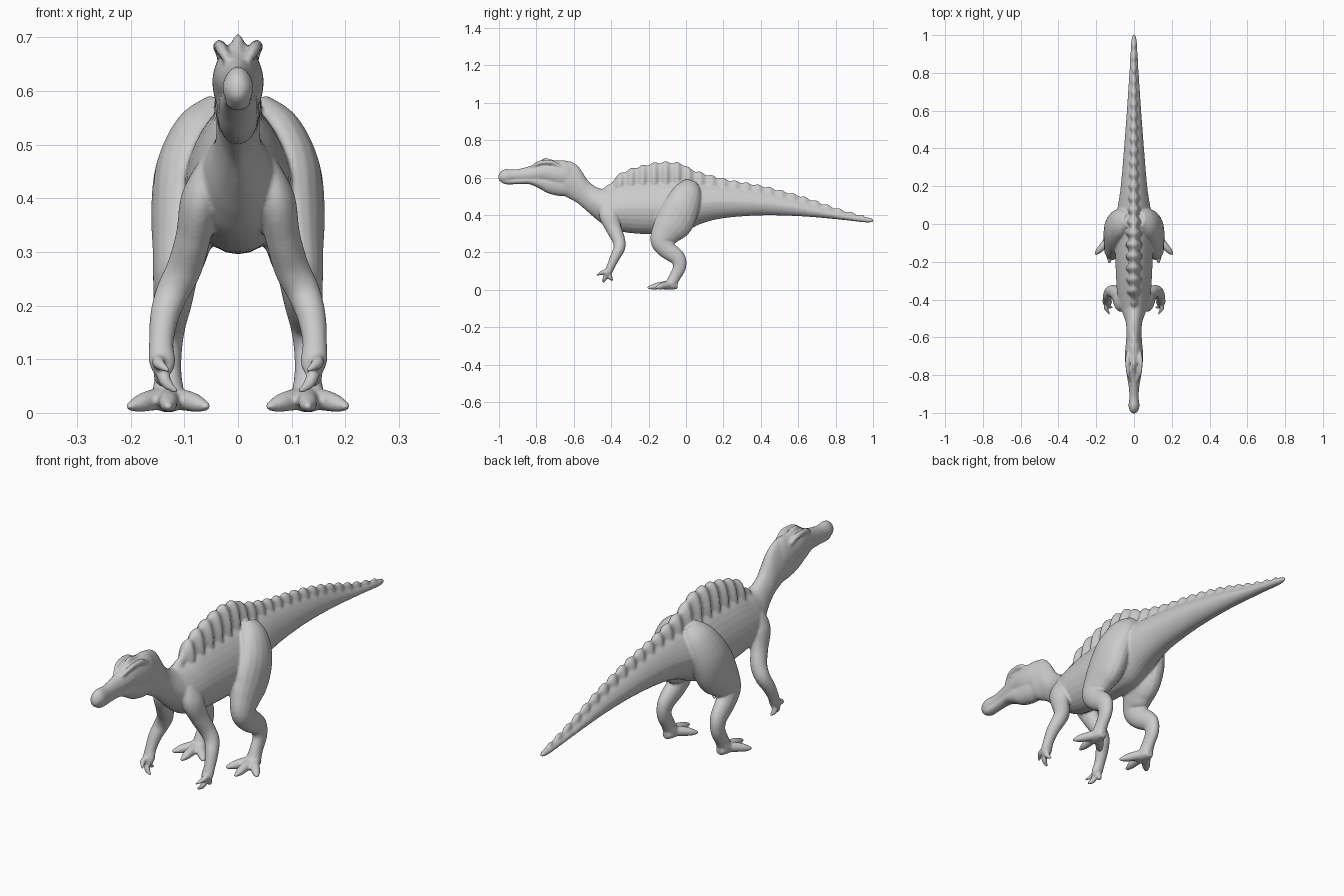
import bpy, bmesh, math
from mathutils import Vector

bm = bmesh.new()


def spline(pts, steps):
    """Catmull-Rom through tuples of any length."""
    out = []
    for i in range(len(pts) - 1):
        p0, p1, p2, p3 = (pts[max(0, min(len(pts) - 1, i + k))] for k in (-1, 0, 1, 2))
        for j in range(steps):
            t = j / steps
            out.append(tuple(0.5 * (2 * b + (c - a) * t + (2 * a - 5 * b + 4 * c - d) * t * t
                                    + (3 * b - a - 3 * c + d) * t ** 3)
                             for a, b, c, d in zip(p0, p1, p2, p3)))
    return out + [tuple(pts[-1])]


def skin(rings):
    """Bridge a list of point rings into a closed surface."""
    vs = [[bm.verts.new(p) for p in ring] for ring in rings]
    n = len(vs[0])
    for a, b in zip(vs, vs[1:]):
        for i in range(n):
            bm.faces.new((a[i], a[(i + 1) % n], b[(i + 1) % n], b[i]))
    bm.faces.new(vs[0][::-1])
    bm.faces.new(vs[-1])


def hull(stations, steps=8, egg=0.0, ripple=0.0, n=28):
    """Upright sections (y, top, bottom, half width); egg narrows the upper half."""
    rings = []
    for y, top, bot, w in spline(stations, steps):
        wave = math.sin(2 * math.pi * y / 0.062)
        top += ripple * 0.005 * wave
        w = max(w, 0.003) * (1 + ripple * 0.22 * wave)
        ring = []
        for i in range(n):
            a = 2 * math.pi * i / n
            s = math.sin(a)
            ring.append((w * math.cos(a) * (1 - egg * max(0, s)), y,
                         (top + bot) / 2 + (top - bot) / 2 * s))
        rings.append(ring)
    skin(rings)


def limb(stations, side=1, steps=6, n=18):
    """Swept ellipses (x, y, z, half width, half depth)."""
    pts = spline(stations, steps)
    rings = []
    for i, (x, y, z, a, b) in enumerate(pts):
        t = (Vector(pts[min(i + 1, len(pts) - 1)][:3]) - Vector(pts[max(i - 1, 0)][:3])).normalized()
        s = Vector((1, 0, 0))
        s = (s - t * s.dot(t)).normalized()
        d = t.cross(s)
        ring = []
        for k in range(n):
            u = 2 * math.pi * k / n
            p = Vector((x, y, z)) + s * a * math.cos(u) + d * b * math.sin(u)
            ring.append((p.x * side, p.y, p.z))
        rings.append(ring)
    skin(rings)


# neck, trunk and tail
hull([(-.70, .67, .53, .03), (-.64, .69, .497, .043), (-.58, .665, .463, .04),
      (-.52, .58, .412, .044), (-.46, .542, .362, .065), (-.40, .545, .325, .085),
      (-.30, .57, .304, .094), (-.15, .58, .296, .10), (-.03, .58, .303, .10),
      (.08, .57, .353, .088), (.2, .56, .383, .07), (.4, .528, .398, .053),
      (.6, .482, .394, .038), (.8, .422, .378, .025), (.95, .392, .361, .016),
      (.99, .383, .361, .011), (1.003, .376, .366, .004)], egg=.25)

# sail and tail ridge
hull([(-.46, .54, .48, .015), (-.41, .562, .46, .022), (-.37, .608, .45, .03),
      (-.3, .645, .45, .034), (-.15, .681, .45, .037), (-.03, .676, .45, .035),
      (.04, .64, .45, .031), (.2, .594, .45, .026), (.4, .557, .44, .022),
      (.6, .506, .42, .017), (.8, .438, .39, .012), (.95, .396, .37, .008)],
     steps=20, ripple=1)

# skull and snout
hull([(-1.003, .612, .592, .006), (-.992, .632, .578, .02), (-.965, .645, .57, .029),
      (-.92, .643, .58, .025), (-.87, .652, .58, .027), (-.82, .667, .575, .035),
      (-.76, .69, .57, .044), (-.70, .69, .55, .048), (-.64, .69, .53, .044),
      (-.59, .66, .53, .03)], egg=.15)

# lower jaw and throat
hull([(-.985, .595, .573, .012), (-.96, .597, .564, .023), (-.90, .60, .565, .022),
      (-.84, .605, .565, .027), (-.79, .61, .545, .034), (-.74, .62, .517, .037),
      (-.68, .62, .502, .039), (-.62, .60, .497, .036), (-.57, .57, .475, .025)])

# central head crest
hull([(-.82, .665, .64, .006), (-.78, .69, .64, .012), (-.755, .706, .64, .013),
      (-.72, .698, .64, .013), (-.66, .685, .64, .008)])

for side in (1, -1):
    # brow ridge
    limb([(.018, -.83, .655, .006, .006), (.03, -.79, .676, .01, .012),
          (.034, -.755, .683, .011, .012), (.034, -.715, .68, .012, .012),
          (.03, -.67, .66, .008, .008)], side)
    # hind leg
    limb([(.035, .025, .575, .025, .04), (.065, .01, .525, .052, .075),
          (.092, -.02, .45, .062, .095), (.1, -.06, .37, .062, .103),
          (.107, -.105, .31, .053, .083), (.116, -.13, .26, .043, .06),
          (.121, -.10, .215, .037, .05), (.127, -.045, .17, .031, .042),
          (.13, -.035, .12, .026, .035), (.13, -.06, .07, .025, .031),
          (.13, -.08, .032, .032, .03)], side)
    # heel pad
    limb([(.13, -.045, .02, .016, .016), (.13, -.08, .022, .03, .021),
          (.13, -.12, .018, .026, .017)], side)
    # toes
    for x, y in ((.13, -.207), (.054, -.162), (.206, -.162)):
        mx, my = (x + .13) / 2, (y - .08) / 2
        limb([(.13, -.075, .03, .022, .022), (mx, my, .022, .019, .019),
              (x * .75 + .0325, y * .75 - .02, .016, .016, .015),
              (x, y, .011, .006, .006)], side)
    # front leg
    limb([(.05, -.41, .46, .025, .045), (.07, -.412, .40, .036, .053),
          (.083, -.388, .33, .033, .042), (.1, -.361, .27, .033, .035),
          (.122, -.356, .225, .031, .031), (.137, -.377, .18, .027, .027),
          (.143, -.40, .13, .023, .022), (.141, -.415, .095, .025, .02),
          (.137, -.425, .075, .017, .013)], side)
    # clawed fingers
    for mid, tip in (((.148, -.445, .093), (.128, -.478, .077)),
                     ((.136, -.435, .06), (.112, -.442, .038)),
                     ((.145, -.405, .065), (.135, -.388, .05))):
        limb([(.142, -.412, .10, .013, .013), (*mid, .012, .012), (*tip, .004, .004)], side)

bmesh.ops.recalc_face_normals(bm, faces=bm.faces)
mesh = bpy.data.meshes.new("sail_backed_dinosaur")
bm.to_mesh(mesh)
bm.free()
dino = bpy.data.objects.new("sail_backed_dinosaur", mesh)
bpy.context.collection.objects.link(dino)

# fuse the parts into one smooth skin
fuse = dino.modifiers.new("fuse", 'REMESH')
fuse.mode = 'VOXEL'
fuse.voxel_size = 0.005
fuse.use_smooth_shade = True
relax = dino.modifiers.new("relax", 'SMOOTH')
relax.factor = 0.5
relax.iterations = 5
